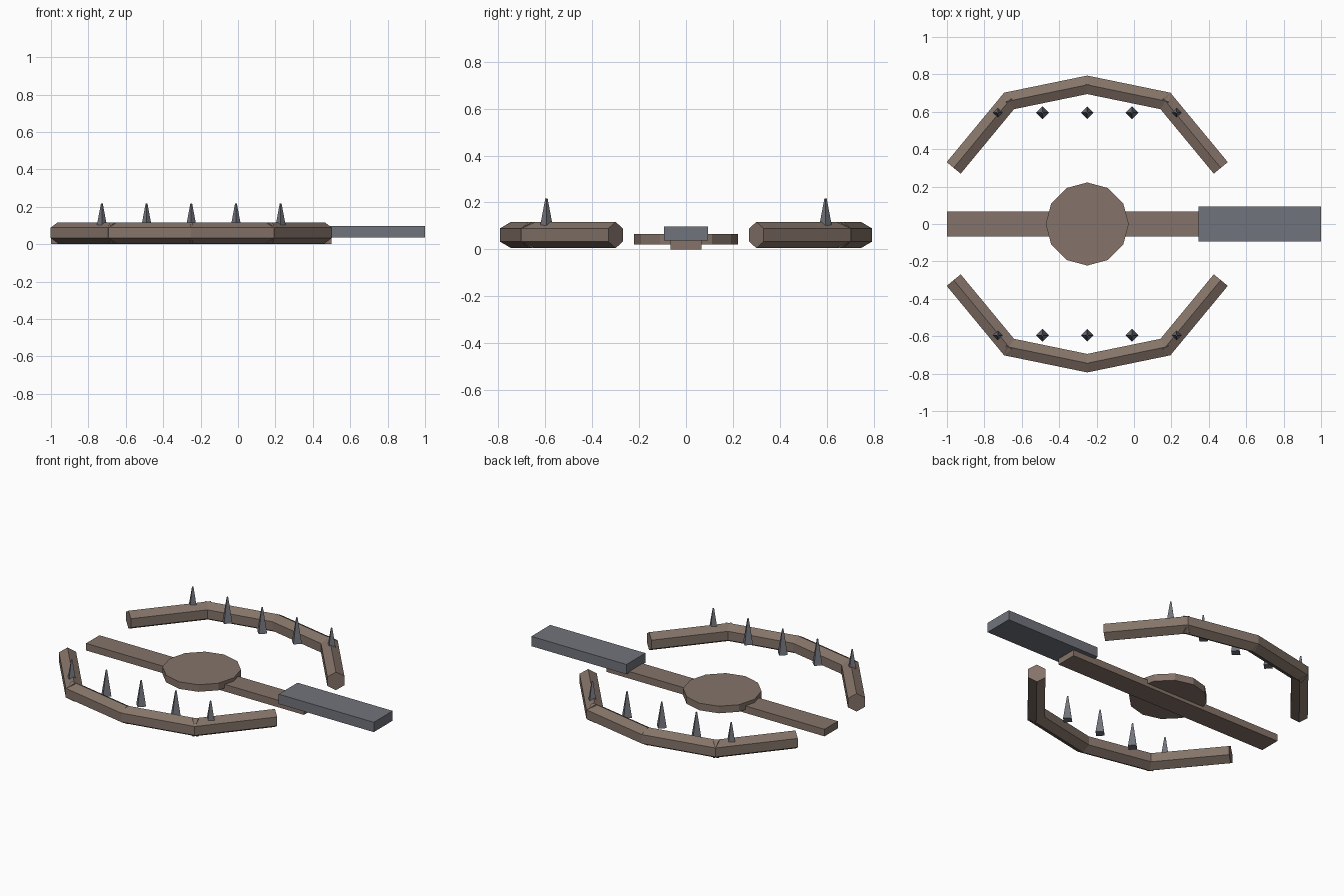
import bpy
from math import radians
from mathutils import Vector, Matrix

cube = bpy.data.objects.get("Cube")
if cube:
    bpy.data.objects.remove(cube, do_unlink=True)


def make_material(name, rgb):
    mat = bpy.data.materials.new(name)
    mat.use_nodes = True
    color = (*rgb, 1)
    mat.diffuse_color = color
    mat.node_tree.nodes["Principled BSDF"].inputs["Base Color"].default_value = color
    return mat


brown = make_material("rusty brown", (0.235, 0.175, 0.142))
grey = make_material("steel grey", (0.165, 0.175, 0.2))
CX = -0.25  # centre of the trap along x


def finish(name, mat):
    obj = bpy.context.object
    obj.name = name
    obj.data.materials.append(mat)
    return obj


def box(name, lo, hi, mat):
    lo, hi = Vector(lo), Vector(hi)
    bpy.ops.mesh.primitive_cube_add(size=1)
    obj = finish(name, mat)
    obj.data.transform(Matrix.Translation((lo + hi) / 2) @ Matrix.Diagonal((*(hi - lo), 1)))
    return obj


def hex_rod(name, a, b, extra_a, extra_b):
    """Six-sided rod from a to b with its ridge up, overshooting at the ends."""
    a, b = Vector(a), Vector(b)
    along = (b - a).normalized()
    a, b = a - along * extra_a, b + along * extra_b
    up = Vector((0, 0, 1))
    side = up.cross(along)
    bpy.ops.mesh.primitive_cylinder_add(vertices=6, radius=0.056, depth=(b - a).length)
    obj = finish(name, brown)
    # local y carries the first vertex of the hexagon, so y becomes up
    turn = Matrix((-side, up, along)).transposed().to_4x4()
    obj.data.transform(Matrix.Translation((a + b) / 2) @ turn)
    return obj


# Base bar, pressure plate and spring plate
box("base_bar", (-1, -0.066, 0), (0.5, 0.066, 0.044), brown)
bpy.ops.mesh.primitive_cylinder_add(vertices=12, radius=0.222, depth=0.044, location=(CX, 0, 0.043))
finish("pressure_plate", brown)
box("spring_plate", (0.345, -0.093, 0.037), (1, 0.093, 0.098), grey)

# Jaws: four straight rods each, with a row of teeth inside
Z = 0.061
for jaw, sy in (("front", -1), ("back", 1)):
    for hand, sx in (("right", -1), ("left", 1)):
        end, bend, apex = [(CX + sx * x, sy * y, Z)
                           for x, y in ((0.714, 0.3), (0.418, 0.658), (0, 0.744))]
        hex_rod(f"{jaw}_jaw_{hand}_outer_rod", end, bend, 0, 0.018)
        hex_rod(f"{jaw}_jaw_{hand}_inner_rod", bend, apex, 0.018, 0.01)
    for k in range(5):
        bpy.ops.mesh.primitive_cone_add(vertices=4, radius1=0.034, radius2=0.005, depth=0.155,
                                        location=(CX + (k - 2) * 0.239, sy * 0.595, 0.1395))
        finish(f"{jaw}_tooth_{k + 1}", grey)
